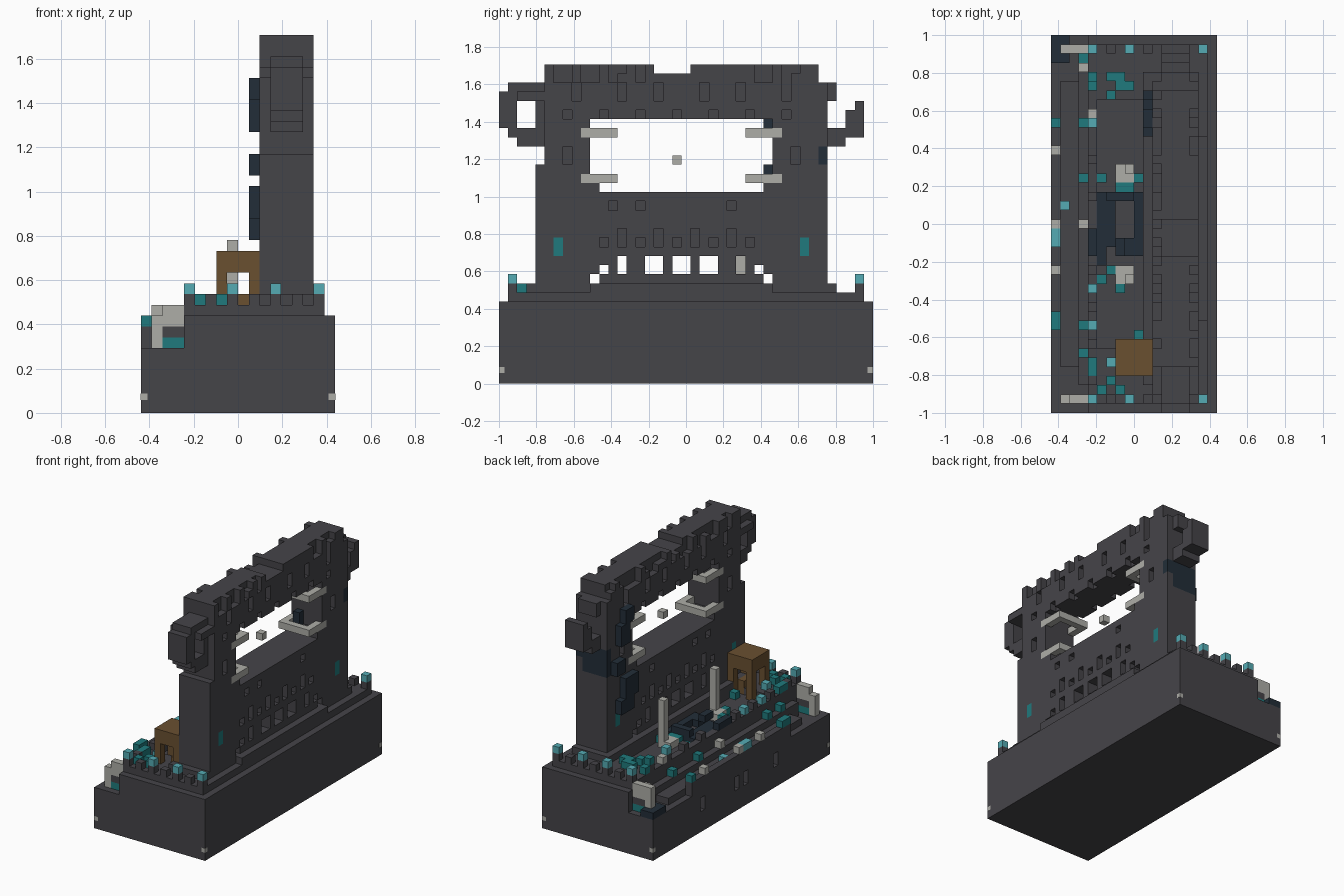
import bpy, bmesh, random
from mathutils import Vector

random.seed(4)
if "Cube" in bpy.data.objects:
    bpy.data.objects.remove(bpy.data.objects["Cube"], do_unlink=True)

LENGTH, WIDTH = 41, 18          # block counts along y and x
V = 2 / LENGTH                  # block size


def material(name, colour):
    m = bpy.data.materials.new(name)
    m.use_nodes = True
    m.diffuse_color = (*colour, 1)
    m.node_tree.nodes["Principled BSDF"].inputs["Base Color"].default_value = (*colour, 1)
    return m


stone = material("dark stone", (.06, .058, .066))
teal = material("deep teal", (.014, .195, .205))
aqua = material("pale aqua", (.09, .41, .456))
bone = material("bone white", (.42, .42, .39))
navy = material("midnight navy", (.016, .027, .04))
wood = material("brown wood", (.144, .08, .03))

PARTS = {"base": stone, "wall": stone, "horns": stone, "battlements": stone,
         "teal_blocks": teal, "aqua_lamps": aqua, "pale_rubble": bone,
         "pale_posts": bone, "opening_brackets": bone, "tendril": navy,
         "court_debris": navy, "hut": wood}
grid = {}


def fill(part, i, j, k):
    """Fill an inclusive block range; a plain number means one block."""
    spans = [(a, a) if isinstance(a, int) else a for a in (i, j, k)]
    for x in range(spans[0][0], spans[0][1] + 1):
        for y in range(spans[1][0], spans[1][1] + 1):
            for z in range(spans[2][0], spans[2][1] + 1):
                if part is None:
                    grid.pop((x, y, z), None)
                else:
                    grid[x, y, z] = part


def drop(part, places, height=1):
    """Set blocks on whatever lies below them."""
    for i, j in places:
        top = max(k for k in range(12) if (i, j, k) in grid) + 1
        fill(part, i, j, (top, top + height - 1))


# Base, terrace steps and sunken court
fill("base", (0, 17), (0, 40), (0, 5))
fill("base", (4, 17), (0, 40), (6, 8))
fill("base", (1, 2), (5, 35), 6)
fill("base", 3, (3, 37), (6, 7))
fill("base", 0, (9, 31), (6, 7))
fill("base", 4, (1, 39), 9)
for ends in ((1, 6), (34, 39)):
    fill("base", (4, 16), ends, 9)
for j in (12, 19, 21, 29):
    fill(None, 0, j, (3, 4))

# Plinth under the wall, with a broad step
fill("base", (10, 16), (1, 39), 9)
fill("base", (10, 15), (3, 36), 10)
fill("base", 16, (10, 29), 10)

# Battlements along the two ends and the court edge
for i in range(4, 17, 2):
    for j in (1, 39):
        fill("battlements", i, j, 10)
for j in range(3, 39, 4):
    fill("battlements", 4, j, 10)

# Main wall with ragged top
fill("wall", (11, 15), (4, 35), (11, 23))
fill("wall", (11, 15), (5, 35), (24, 32))
fill("wall", (12, 14), (5, 34), (33, 34))
for j in range(5, 35):
    for i in (11, 15):
        if random.random() < .65:
            fill("wall", i, j, 33)
            if random.random() < .6:
                fill("wall", i, j, 34)
fill(None, (11, 15), (17, 20), 34)

# Large opening
fill(None, (11, 15), (10, 29), (22, 28))
fill(None, (11, 15), (11, 28), 21)

# Window row with lamps in the jambs, and small arch ends
for first, last in ((13, 13), (16, 17), (19, 20), (22, 23), (26, 26)):
    fill(None, (11, 15), (first, last), (12, 13))
    fill("aqua_lamps", 13, last + 1, (12, 13))
for j, k in ((10, 11), (11, 12), (28, 12), (29, 11)):
    fill(None, (10, 16), j, k)

# Shallow pits on both faces of the wall
for face in (11, 15):
    for j in range(11, 29, 2):
        fill(None, face, j, (15, 16 if j % 4 == 1 else 15))
    for j in (12, 15, 25):
        fill(None, face, j, 19)
    for j in (8, 13, 17, 22, 26, 31):
        fill(None, face, j, (31, 32))
    for j in range(7, 34, 4):
        fill(None, face, j, 29)
    for j in (7, 32):
        fill(None, face, j, (24, 25))
    for j in (6, 33):
        fill("teal_blocks", face, j, (14, 15))

# Horns: whole loop at one end, broken hook at the other
for j, k in (((1, 4), (31, 32)), ((0, 1), (28, 30)), (0, 31), ((1, 4), 27),
             ((2, 4), 26), (4, (28, 30)), (36, (31, 32)), ((36, 37), 26),
             ((36, 39), 27), ((38, 39), (28, 29)), (39, 30)):
    fill("horns", (12, 14), j, k)
fill("horns", (11, 15), (2, 4), 31)

# Brackets in the opening and the floating block
for k in (22, 27):
    for j, end in (((9, 12), 12), ((27, 30), 27)):
        for i in (11, 15):
            fill("opening_brackets", i, j, k)
        fill("opening_brackets", (11, 15), end, k)
fill("opening_brackets", 13, 19, 24)

# Tendril creeping up the wall
for j, k in (((31, 33), (16, 17)), ((30, 32), (18, 20)), ((33, 34), (22, 23)),
             ((32, 33), (26, 28)), ((31, 32), (29, 30))):
    fill("tendril", 10, j, k)
fill("tendril", (11, 14), 35, (22, 25))
fill("tendril", 15, 35, (24, 25))
fill("tendril", 12, 29, 28)
fill("tendril", 12, 29, (22, 23))

# Hut with corner legs and a stool
fill("hut", (7, 10), (4, 7), (13, 14))
for i in (7, 10):
    for j in (4, 7):
        fill("hut", i, j, (9, 12))
fill("hut", 9, (5, 6), (9, 10))

# Posts on square feet
for j in (14, 25):
    fill("pale_posts", (7, 8), (j, j + 1), 9)
for j in (14, 26):
    fill("pale_posts", 8, j, (10, 15))

# Debris in the middle of the court
for i, j, k in ((4, (17, 19), 10), (5, (16, 20), 9), (6, (18, 23), 9), (7, (17, 18), 10),
                ((6, 8), 23, 10), (8, (17, 18), 9), (9, (17, 23), 9), (5, (21, 23), 9)):
    fill("court_debris", i, j, k)
fill("court_debris", (0, 1), (38, 40), 6)

# Scattered teal, aqua and pale blocks
drop("teal_blocks", [(3, 38), (4, 35), (4, 36), (6, 36), (7, 36), (6, 34), (7, 35),
                     (8, 35), (0, 31), (3, 31), (3, 25), (5, 25), (7, 24), (8, 24),
                     (9, 25), (6, 15), (7, 13), (5, 14), (0, 9), (0, 10), (3, 9),
                     (9, 8), (3, 6), (4, 4), (4, 5), (5, 2), (6, 3), (7, 2)])
drop("aqua_lamps", [(i, j) for i in (4, 8, 12, 16) for j in (1, 39)])
drop("aqua_lamps", [(4, 31), (1, 22), (0, 18), (0, 19), (4, 13), (4, 9), (6, 5)])
drop("pale_rubble", [(3, 37), (4, 32), (0, 28), (0, 20), (0, 15), (3, 20)])
for j in (1, 39):
    drop("pale_rubble", [(1, j)], 3)
    drop("teal_blocks", [(2, j), (3, j)])
    drop("battlements", [(2, j), (3, j)])
    drop("pale_rubble", [(2, j), (3, j)], 2)


# Turn each part's exposed block sides into a mesh
def build(part, mat):
    bm = bmesh.new()
    corners = {}
    for cell in [c for c, name in grid.items() if name == part]:
        for axis in range(3):
            for side in (0, 1):
                near = list(cell)
                near[axis] += 2 * side - 1
                if tuple(near) in grid:
                    continue
                u, w = (axis + 1) % 3, (axis + 2) % 3
                quad = []
                for a, b in ((0, 0), (1, 0), (1, 1), (0, 1)):
                    p = list(cell)
                    p[axis] += side
                    p[u] += a
                    p[w] += b
                    p = tuple(p)
                    if p not in corners:
                        corners[p] = bm.verts.new(Vector((p[0] - WIDTH / 2, p[1] - LENGTH / 2, p[2])) * V)
                    quad.append(corners[p])
                bm.faces.new(quad if side else quad[::-1])
    mesh = bpy.data.meshes.new(part)
    bm.to_mesh(mesh)
    bm.free()
    mesh.materials.append(mat)
    bpy.context.collection.objects.link(bpy.data.objects.new(part, mesh))


for part, mat in PARTS.items():
    build(part, mat)

# Small pale studs at the base corners
for x in (-1, 1):
    for y in (-1, 1):
        bpy.ops.mesh.primitive_cube_add(size=.03, location=(x * .425, y * .986, .073))
        stud = bpy.context.object
        stud.name = "corner_stud"
        stud.data.materials.append(bone)
